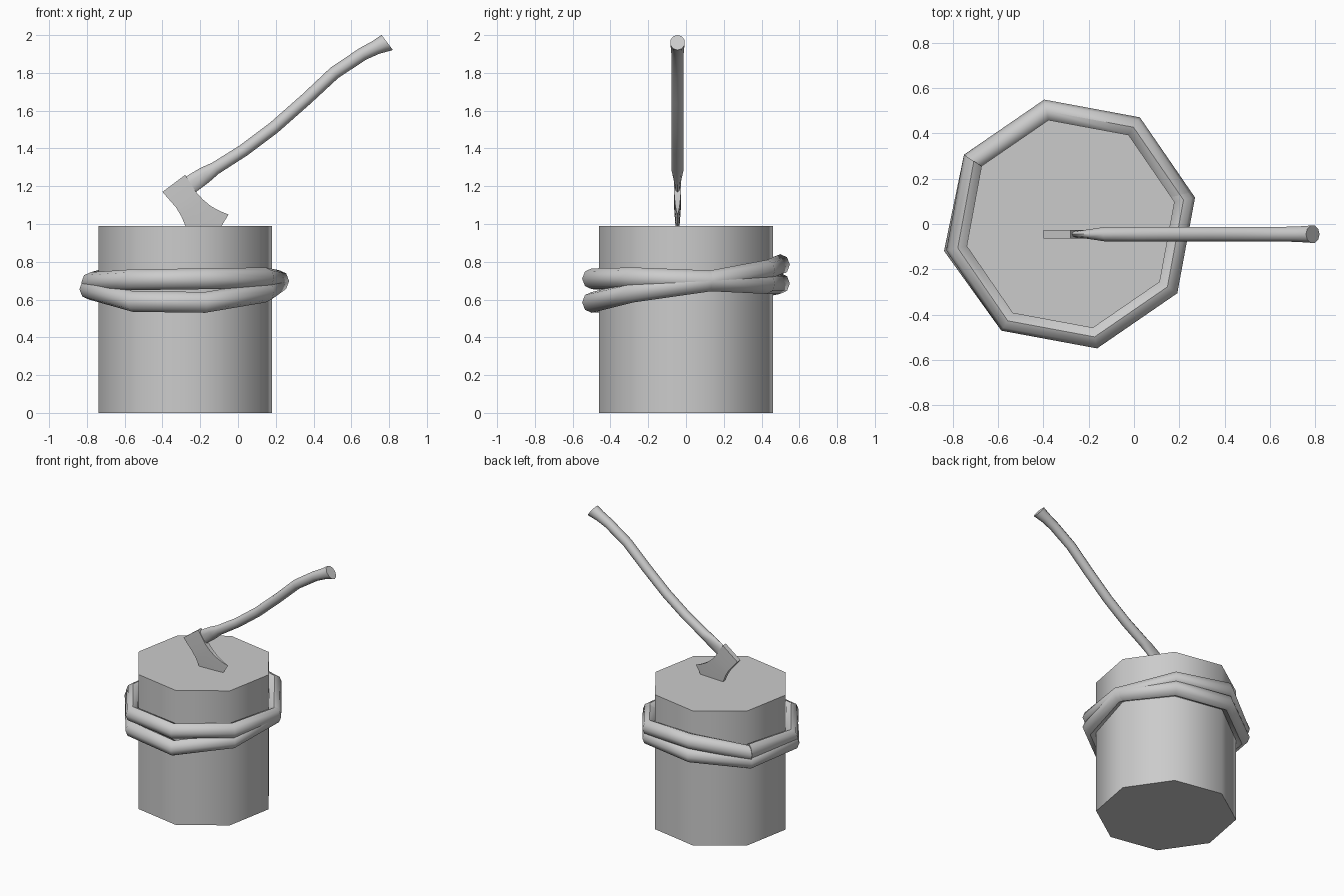
import bpy, bmesh
from math import sin, cos, pi, radians
from mathutils import Vector

if "Cube" in bpy.data.objects:
    bpy.data.objects.remove(bpy.data.objects["Cube"])

CX = -0.28   # stump axis
AY = -0.045  # axe plane


def finish(bm, name, angle):
    bmesh.ops.recalc_face_normals(bm, faces=bm.faces)
    me = bpy.data.meshes.new(name)
    bm.to_mesh(me)
    bm.free()
    ob = bpy.data.objects.new(name, me)
    bpy.context.collection.objects.link(ob)
    bpy.ops.object.select_all(action='DESELECT')
    ob.select_set(True)
    bpy.context.view_layer.objects.active = ob
    bpy.ops.object.shade_smooth_by_angle(angle=radians(angle))
    return ob


def skin(rings, name, angle):
    """Bridge a list of equal-length rings and cap both ends."""
    bm = bmesh.new()
    vs = [[bm.verts.new(p) for p in r] for r in rings]
    n = len(vs[0])
    for a, b in zip(vs, vs[1:]):
        for i in range(n):
            j = (i + 1) % n
            bm.faces.new((a[i], a[j], b[j], b[i]))
    bm.faces.new(vs[0][::-1])
    bm.faces.new(vs[-1])
    return finish(bm, name, angle)


# Chopping stump: eight sided, turned 12 degrees
def octagon(z):
    return [(CX + 0.47 * cos(radians(12 + 45 * k)), 0.47 * sin(radians(12 + 45 * k)), z)
            for k in range(8)]


skin([octagon(0), octagon(0.99)], "stump", 50)

# Rope: two turns around the stump, clockwise from the back left
heights = [0.70, 0.785, 0.755, 0.695, 0.64, 0.585, 0.59, 0.655,
           0.64, 0.685, 0.685, 0.70, 0.715, 0.71, 0.705, 0.69, 0.71]
rings = []
for k, z in enumerate(heights):
    t = radians(147 - 45 * k)
    rad = 0.51 if k != 7 else 0.52
    out = Vector((cos(t), sin(t), 0))
    c = Vector((CX, 0, z)) + out * rad
    rings.append([c + out * 0.052 * cos(2 * pi * i / 8) + Vector((0, 0, 0.055 * sin(2 * pi * i / 8)))
                  for i in range(8)])
skin(rings, "rope", 50)

# Axe handle: (x, z, half width in the side plane, half width in y)
path = [(-0.275, 1.19, 0.050, 0.014), (-0.235, 1.22, 0.048, 0.016),
        (-0.175, 1.26, 0.044, 0.025), (-0.12, 1.295, 0.034, 0.034),
        (0.03, 1.39, 0.033, 0.034), (0.19, 1.51, 0.033, 0.034),
        (0.36, 1.66, 0.033, 0.034), (0.51, 1.80, 0.034, 0.034),
        (0.66, 1.90, 0.035, 0.034), (0.73, 1.935, 0.038, 0.036),
        (0.79, 1.961, 0.050, 0.040)]
rings = []
for k, (x, z, w, d) in enumerate(path):
    a, b = path[max(k - 1, 0)], path[min(k + 1, len(path) - 1)]
    tan = Vector((b[0] - a[0], 0, b[1] - a[1])).normalized()
    if k == len(path) - 1:
        tan = Vector((0.8, 0, 0.6))
    side = Vector((-tan.z, 0, tan.x))
    rings.append([Vector((x, AY, z)) + side * w * cos(2 * pi * i / 10)
                  + Vector((0, d * sin(2 * pi * i / 10), 0)) for i in range(10)])
skin(rings, "axe_handle", 50)

# Axe head: stations from poll to edge (distance, half height, half thickness)
stations = [(0.0, 0.075, 0.018), (0.11, 0.067, 0.018), (0.16, 0.072, 0.015),
            (0.215, 0.085, 0.011), (0.265, 0.108, 0.006), (0.306, 0.133, 0.001)]
origin = Vector((-0.34, AY, 1.215))
down, along, thick = Vector((0.6, 0, -0.8)), Vector((0.8, 0, 0.6)), Vector((0, 1, 0))
rings = []
for a, h, t in stations:
    bulge = 0.035 * (a / 0.306) ** 3  # curved cutting edge
    outline = [(-1, 0), (-0.5, 0.75), (0, 1), (0.5, 0.75), (1, 0)]
    pts = [(f, e, 1) for f, e in outline] + [(f, e, -1) for f, e in reversed(outline)]
    rings.append([origin + down * (a + bulge * e) + along * (h * f) + thick * (t * s)
                  for f, e, s in pts])
skin(rings, "axe_head", 30)
